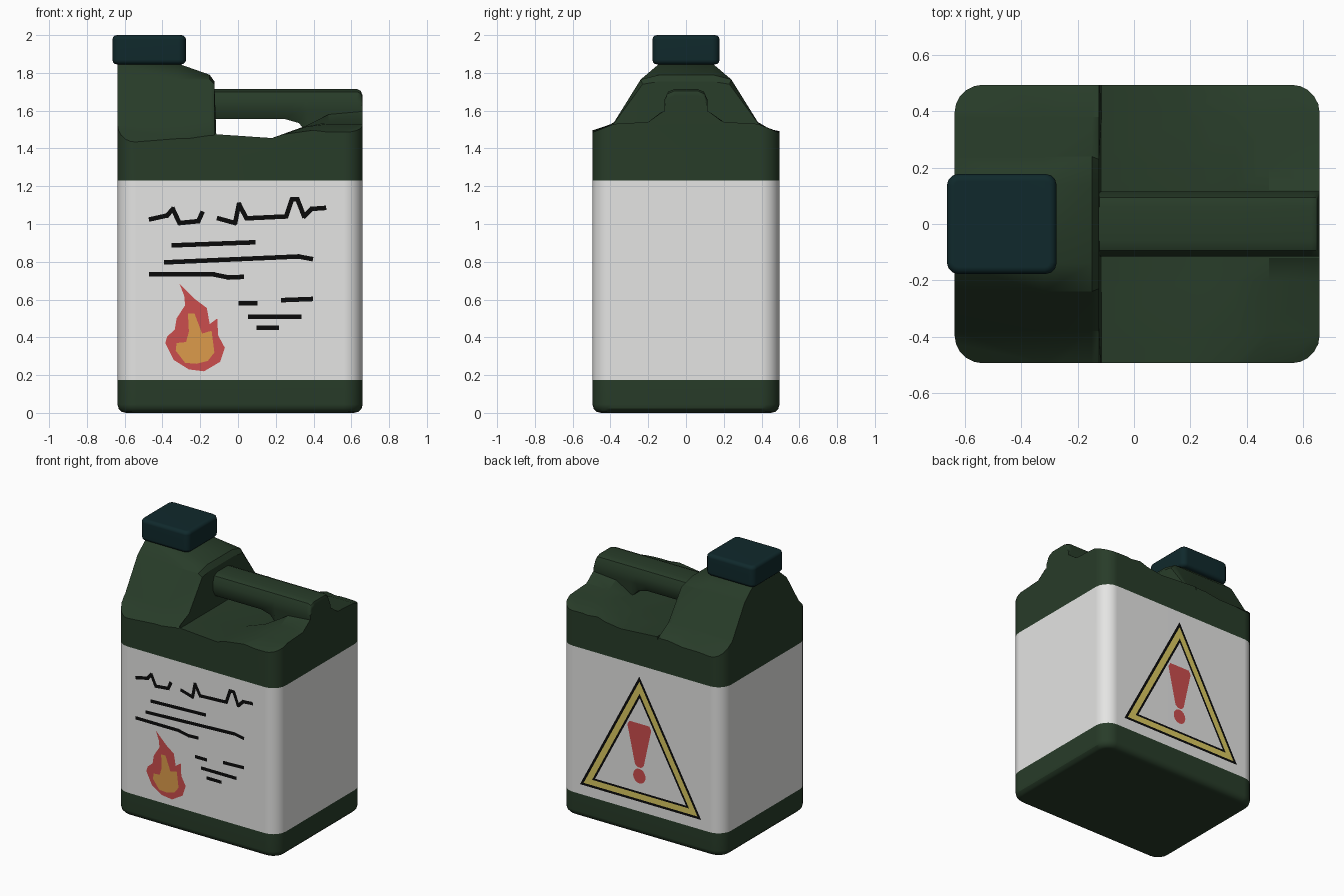
import bpy, bmesh, math
from mathutils import Vector

if "Cube" in bpy.data.objects:
    bpy.data.objects.remove(bpy.data.objects["Cube"])


def material(name, rgb):
    m = bpy.data.materials.new(name)
    m.diffuse_color = (*rgb, 1)
    m.use_nodes = True
    m.node_tree.nodes["Principled BSDF"].inputs["Base Color"].default_value = m.diffuse_color
    return m


GREEN = material("dark_green_plastic", (0.021, 0.045, 0.022))
WHITE = material("label_white", (0.78, 0.78, 0.77))
TEAL = material("cap_dark_teal", (0.005, 0.022, 0.025))
BLACK = material("ink_black", (0.003, 0.003, 0.003))
RED = material("warning_red", (0.60, 0.075, 0.075))
ORANGE = material("flame_orange", (0.72, 0.33, 0.07))
YELLOW = material("warning_yellow", (0.70, 0.58, 0.12))


def to_object(name, bm, *mats):
    me = bpy.data.meshes.new(name)
    bm.to_mesh(me)
    bm.free()
    ob = bpy.data.objects.new(name, me)
    bpy.context.collection.objects.link(ob)
    for m in mats:
        me.materials.append(m)
    return ob


def activate(ob):
    bpy.ops.object.select_all(action='DESELECT')
    ob.select_set(True)
    bpy.context.view_layer.objects.active = ob


def smooth(ob, angle=30):
    activate(ob)
    bpy.ops.object.shade_smooth_by_angle(angle=math.radians(angle))
    mod = ob.modifiers.new("weighted", 'WEIGHTED_NORMAL')
    mod.keep_sharp = True


def loft(sections):
    """Skin mirrored (y, z) half profiles placed along x."""
    bm = bmesh.new()
    rings = []
    for x, half in sections:
        full = half + [(-y, z) for y, z in reversed(half)]
        rings.append([bm.verts.new((x, y, z)) for y, z in full])
    n = len(rings[0])
    for a, b in zip(rings, rings[1:]):
        for i in range(n):
            j = (i + 1) % n
            bm.faces.new((a[i], a[j], b[j], b[i]))
    bm.faces.new(rings[0])
    bm.faces.new(rings[-1])
    bmesh.ops.recalc_face_normals(bm, faces=bm.faces)
    return bm


def box(lo, hi):
    bm = bmesh.new()
    bmesh.ops.create_cube(bm, size=1)
    for v in bm.verts:
        v.co = Vector([lo[i] + (v.co[i] + 0.5) * (hi[i] - lo[i]) for i in range(3)])
    return bm


def bevel(bm, test, offset, segments):
    edges = [e for e in bm.edges if test(e)]
    bmesh.ops.bevel(bm, geom=edges, offset=offset, segments=segments,
                    profile=0.5, affect='EDGES')


def upright(e):
    return abs(e.verts[0].co.z - e.verts[1].co.z) > 0.1


# body: shoulders, spout hump and grip dip as cross-sections along x
tops = [
    (-0.70, [(.14, 1.85), (.24, 1.765), (.38, 1.54), (.55, 1.38)]),
    (-0.32, [(.14, 1.85), (.24, 1.765), (.38, 1.54), (.55, 1.41)]),
    (-0.15, [(.14, 1.79), (.24, 1.765), (.38, 1.54), (.55, 1.435)]),
    (-0.125, [(.14, 1.755), (.23, 1.74), (.38, 1.535), (.55, 1.44)]),
    (-0.115, [(.14, 1.475), (.23, 1.475), (.38, 1.475), (.55, 1.475)]),
    (0.18, [(.12, 1.455), (.20, 1.455), (.38, 1.455), (.55, 1.455)]),
    (0.36, [(.12, 1.50), (.20, 1.52), (.38, 1.515), (.55, 1.48)]),
    (0.48, [(.12, 1.58), (.20, 1.54), (.38, 1.53), (.55, 1.465)]),
    (0.70, [(.12, 1.60), (.20, 1.54), (.38, 1.53), (.55, 1.46)]),
]
body = to_object("canister_body", loft([(x, h + [(.55, -.1)]) for x, h in tops]),
                 GREEN, WHITE)

# rounded footprint that trims the body
bm = box((-0.638, -0.495, 0), (0.66, 0.495, 2.1))
bevel(bm, upright, 0.1, 5)
bevel(bm, lambda e: max(v.co.z for v in e.verts) < 0.01, 0.045, 3)
trim = to_object("trim_cutter", bm)
mod = body.modifiers.new("trim", 'BOOLEAN')
mod.operation = 'INTERSECT'
mod.solver = 'EXACT'
mod.object = trim
activate(body)
bpy.ops.object.modifier_apply(modifier="trim")
bpy.data.objects.remove(trim)

# wrap-around label band, chosen by height
bm = bmesh.new()
bm.from_mesh(body.data)
for z in (0.173, 1.23):
    bmesh.ops.bisect_plane(bm, geom=bm.verts[:] + bm.edges[:] + bm.faces[:],
                           plane_co=(0, 0, z), plane_no=(0, 0, 1))
for f in bm.faces:
    f.material_index = int(0.173 < f.calc_center_median().z < 1.23
                           and abs(f.normal.z) < 0.5)
bm.to_mesh(body.data)
bm.free()
smooth(body)


# handle bar with its rear post
def grip(bottom, drop=0):
    return [(.06, 1.715 - drop), (.095, 1.70 - drop), (.115, 1.655 - drop),
            (.115, 1.60), (.09, bottom)]


handle = to_object("handle", loft([
    (-0.20, grip(1.555)), (0.25, grip(1.555)), (0.32, grip(1.535)),
    (0.355, grip(1.50)), (0.37, grip(1.40)), (0.63, grip(1.40)),
    (0.65, grip(1.40, .01)), (0.66, grip(1.40, .035))]), GREEN)
smooth(handle, 40)

# square screw cap
bm = box((-0.665, -0.178, 1.845), (-0.275, 0.178, 2.0))
bevel(bm, upright, 0.04, 3)
bevel(bm, lambda e: not upright(e) and len({round(f.normal.z) for f in e.link_faces}) > 1,
      0.025, 3)
smooth(to_object("cap", bm, TEAL), 40)


def plate(name, polys, side, mat, lift=0.003):
    """Flat printed shapes given as (x, z) on the front (-1) or back (+1)."""
    bm = bmesh.new()
    for p in polys:
        f = bm.faces.new([bm.verts.new((x, side * (0.495 + lift), z)) for x, z in p])
        f.normal_update()
        if f.normal.y * side < 0:
            f.normal_flip()
    return to_object(name, bm, mat)


def stroke(pts, w=0.024):
    quads = []
    for a, b in zip(pts, pts[1:]):
        a, b = Vector(a), Vector(b)
        d = (b - a).normalized() * w / 2
        n = Vector((-d.y, d.x))
        a, b = a - d * 0.6, b + d * 0.6
        quads.append([a + n, b + n, b - n, a - n])
    return quads


# front: abstract ink strokes
lines = [
    [(-.465, 1.025), (-.375, 1.045), (-.345, 1.08), (-.31, 1.005), (-.21, 1.015), (-.19, 1.06)],
    [(-.105, 1.03), (-.015, 1.005), (.005, 1.105), (.045, 1.03), (.255, 1.04), (.285, 1.13),
     (.315, 1.13), (.35, 1.04), (.39, 1.08), (.46, 1.085)],
    [(-.345, .887), (.085, .903)],
    [(-.385, .797), (.32, .828), (.39, .815)],
    [(-.465, .733), (-.13, .733), (-.05, .717), (.025, .72)],
    [(.01, .58), (.095, .58)], [(.235, .597), (.39, .603)],
    [(.06, .51), (.33, .51)], [(.105, .45), (.21, .45)],
]
plate("label_strokes", [q for l in lines for q in stroke(l)], -1, BLACK)

# front: flame symbol
plate("flame_outer", [[
    (-.31, .685), (-.225, .60), (-.165, .555), (-.15, .47), (-.11, .50), (-.105, .41),
    (-.07, .345), (-.095, .27), (-.18, .22), (-.26, .23), (-.34, .28), (-.385, .37),
    (-.375, .405), (-.335, .44), (-.325, .50), (-.28, .57), (-.285, .62)]], -1, RED)
plate("flame_inner", [[
    (-.265, .525), (-.23, .525), (-.19, .42), (-.14, .435), (-.125, .32), (-.16, .275),
    (-.22, .26), (-.28, .265), (-.33, .33), (-.325, .37), (-.275, .375),
    (-.26, .43)]], -1, ORANGE, 0.006)


# back: warning triangle made of nested rings
def triangle(s, cx=0.015, cz=0.531):
    corners = [(0.01, 0.619), (0.485, -0.286), (-0.485, -0.286)]
    return [(cx + x * s, cz + z * s) for x, z in corners]


def ring(s1, s2):
    a, b = triangle(s1), triangle(s2)
    return [[a[i], a[(i + 1) % 3], b[(i + 1) % 3], b[i]] for i in range(3)]


plate("triangle_lines", ring(1, 0.94) + ring(0.80, 0.75), 1, BLACK)
plate("triangle_band", ring(0.94, 0.80), 1, YELLOW)

# back: exclamation mark
dot = [(0.025 + 0.05 * math.cos(t * math.pi / 8), 0.43 + 0.053 * math.sin(t * math.pi / 8))
       for t in range(16)]
plate("exclamation_mark", [[
    (-.07, .78), (-.055, .81), (.105, .81), (.12, .78), (.06, .51), (.04, .492),
    (.01, .492), (-.01, .51)], dot], 1, RED)
